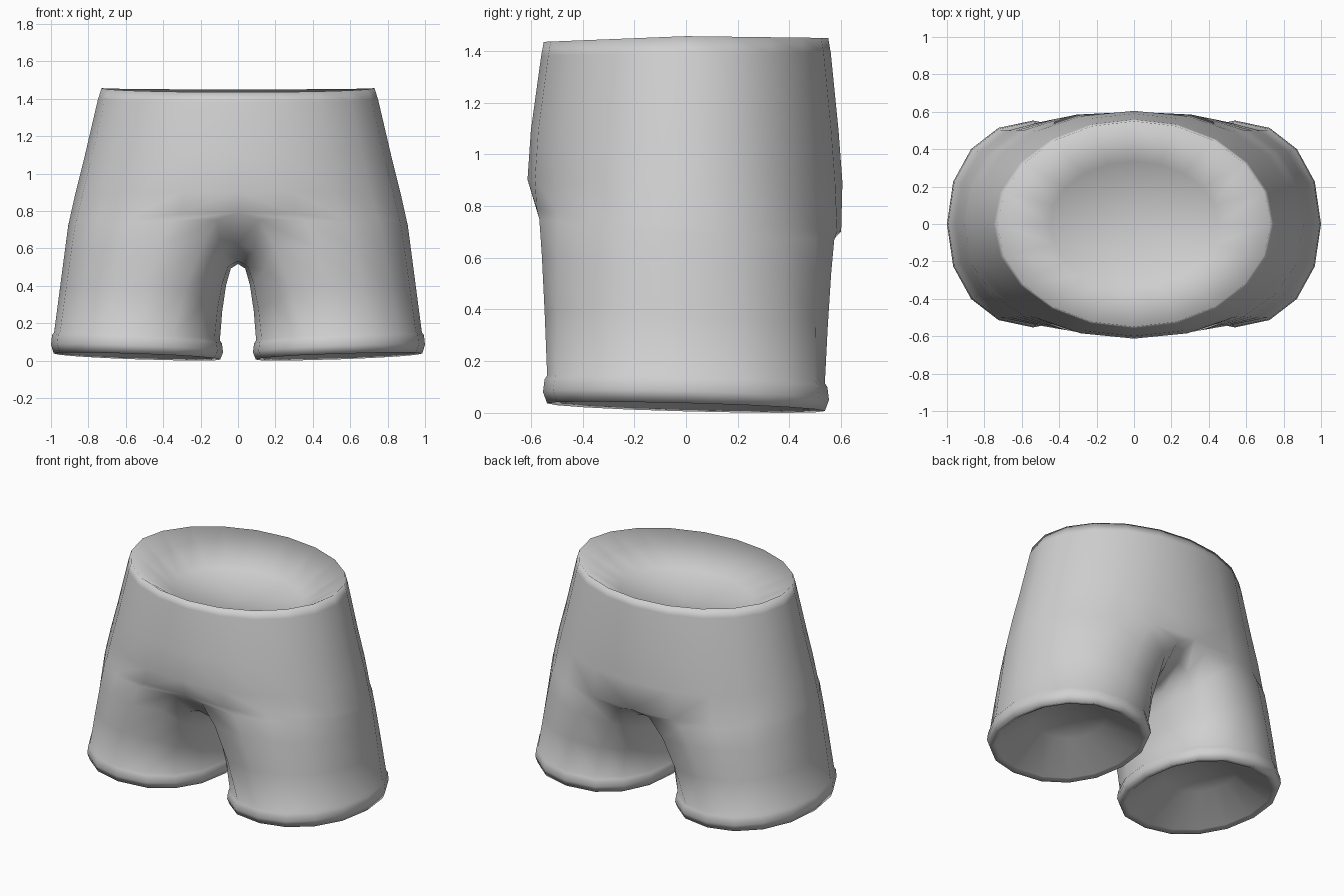
import bpy, bmesh, math
from mathutils import Vector

cube = bpy.data.objects.get("Cube")
if cube:
    bpy.data.objects.remove(cube, do_unlink=True)

HALF = 10     # faces around half of the waist
LEG = 16      # faces around one leg

fabric = bpy.data.materials.new("grey_fabric")
fabric.use_nodes = True
colour = (0.63, 0.63, 0.63, 1)
fabric.diffuse_color = colour
fabric.node_tree.nodes["Principled BSDF"].inputs["Base Color"].default_value = colour


def torso_ring(width, front, back, z_front, z_side, z_back, power=1.0):
    """Half ring from front centre round the left side to back centre."""
    pts = []
    for k in range(HALF + 1):
        a = math.radians(-90 + 180 * k / HALF)
        c, s = max(math.cos(a), 0), math.sin(a)
        if k in (0, HALF):
            c = 0
        depth, z_end = (front, z_front) if s < 0 else (back, z_back)
        y = math.copysign(abs(s) ** power, s) * depth
        pts.append(Vector((width * c ** power, y, z_side + (z_end - z_side) * abs(s))))
    return pts


def leg_ring(rx, ry, z, tilt):
    """Leg ring, starting at the front inner side; fuller inside, lower inside and back."""
    pts = []
    for k in range(LEG):
        a = math.radians(-112.5 + 360 * k / LEG)
        c, s = math.cos(a), math.sin(a)
        x = math.copysign(abs(c) ** (0.95 if c > 0 else 0.85), c)
        y = math.copysign(abs(s) ** 0.93, s)
        pts.append(Vector((0.54 + rx * x, ry * y, z + tilt * c - 0.015 * s)))
    return pts


bm = bmesh.new()


def add(pts):
    return [bm.verts.new(p) for p in pts]


def bridge(upper, lower, closed):
    n = len(upper)
    for k in range(n if closed else n - 1):
        j = (k + 1) % n
        bm.faces.new((upper[k], lower[k], lower[j], upper[j]))


# Waist: sunken cap, rim and hips
torso = [
    torso_ring(0.45, 0.335, 0.335, 1.28, 1.28, 1.28),
    torso_ring(0.73, 0.55, 0.55, 1.443, 1.465, 1.458),
    torso_ring(0.75, 0.56, 0.56, 1.39, 1.40, 1.40),
    torso_ring(0.82, 0.60, 0.59, 1.10, 1.10, 1.10, 0.98),
    torso_ring(0.87, 0.613, 0.605, 0.91, 0.90, 0.90, 0.95),
    torso_ring(0.908, 0.605, 0.613, 0.80, 0.73, 0.71, 0.93),
]
torso[-1][0].y = -0.58
torso[-1][HALF].y = 0.60
rows = [add(r) for r in torso]
for upper, lower in zip(rows, rows[1:]):
    bridge(upper, lower, False)
centre = bm.verts.new((0, 0, 1.24))
for k in range(HALF):
    bm.faces.new((centre, rows[0][k], rows[0][k + 1]))

# Crotch seam joins back centre to front centre under the body
seam = [(0.44, 0.61), (0.24, 0.545), (0, 0.525), (-0.22, 0.54), (-0.42, 0.63)]
crotch = torso[-1] + [Vector((0, y, z)) for y, z in seam]
previous = rows[-1] + add(crotch[HALF + 1:])

# Leg tube: outer columns run straight, inner columns part quickly
cuff_top = leg_ring(0.443, 0.537, 0.138, 0.022)
for tz, fast in ((0.06, 0.4), (0.28, 0.66), (0.62, 0.87), (1, 1)):
    pts = []
    for k, (p, q) in enumerate(zip(crotch, cuff_top)):
        inner = 0.85 * abs(k - HALF / 2) / (HALF / 2) if k <= HALF else 1
        m = p.lerp(q, tz + (fast - tz) * inner ** 1.5)
        m.z = p.z + (q.z - p.z) * tz
        pts.append(m)
    ring = add(pts)
    bridge(previous, ring, True)
    previous = ring

# Rolled cuff, lip and sunken leg cap
for rx, ry, z, tilt in ((0.454, 0.547, 0.122, 0.022), (0.46, 0.553, 0.073, 0.02),
                        (0.445, 0.537, 0.030, 0.016), (0.41, 0.495, 0.040, 0.016),
                        (0.21, 0.25, 0.19, 0.01)):
    ring = add(leg_ring(rx, ry, z, tilt))
    bridge(previous, ring, True)
    previous = ring
centre = bm.verts.new((0.54, 0, 0.22))
for k in range(LEG):
    bm.faces.new((previous[k], centre, previous[(k + 1) % LEG]))

# Stand on the ground
low = min(v.co.z for v in bm.verts)
for v in bm.verts:
    v.co.z -= low
for f in bm.faces:
    f.smooth = True

mesh = bpy.data.meshes.new("shorts")
bm.to_mesh(mesh)
bm.free()
mesh.materials.append(fabric)
shorts = bpy.data.objects.new("shorts", mesh)
bpy.context.collection.objects.link(shorts)

# Right half mirrors the left
mirror = shorts.modifiers.new("mirror", 'MIRROR')
mirror.use_axis[0] = True
mirror.merge_threshold = 0.001
